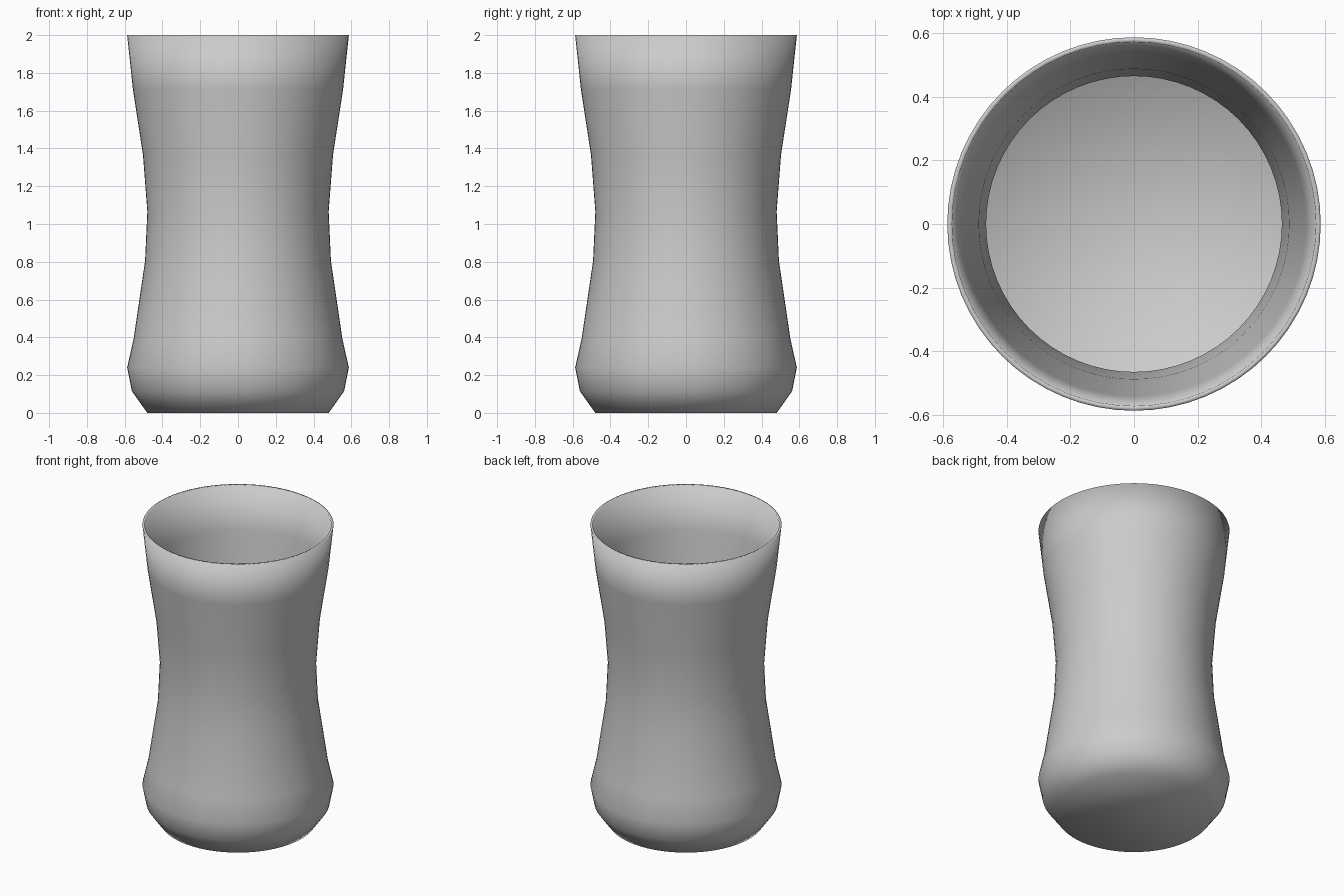
import bpy, bmesh, math

if "Cube" in bpy.data.objects:
    bpy.data.objects.remove(bpy.data.objects["Cube"])

SIDES = 64
WALL = 0.015

# Outer profile (radius, height) from base to rim
outer = [(0.48, 0.0), (0.562, 0.115), (0.587, 0.24), (0.553, 0.39),
         (0.492, 0.805), (0.48, 1.065), (0.503, 1.365), (0.556, 1.71), (0.587, 2.0)]

# Inner profile follows the outer one, from rim down to the floor
inner = [(r - WALL, z) for r, z in reversed(outer[1:])] + [(0.475, 0.018)]
profile = outer + inner

# Revolve the profile into closed rings
bm = bmesh.new()
rings = []
for r, z in profile:
    rings.append([bm.verts.new((r * math.cos(2 * math.pi * i / SIDES),
                                r * math.sin(2 * math.pi * i / SIDES), z))
                  for i in range(SIDES)])
for a, b in zip(rings, rings[1:]):
    for i in range(SIDES):
        j = (i + 1) % SIDES
        bm.faces.new((a[i], a[j], b[j], b[i]))

# Underside and inner floor
bm.faces.new(list(reversed(rings[0])))
bm.faces.new(rings[-1])
bmesh.ops.recalc_face_normals(bm, faces=bm.faces)
for f in bm.faces:
    f.smooth = True

mesh = bpy.data.meshes.new("tumbler")
bm.to_mesh(mesh)
bm.free()
cup = bpy.data.objects.new("tumbler", mesh)
bpy.context.collection.objects.link(cup)
